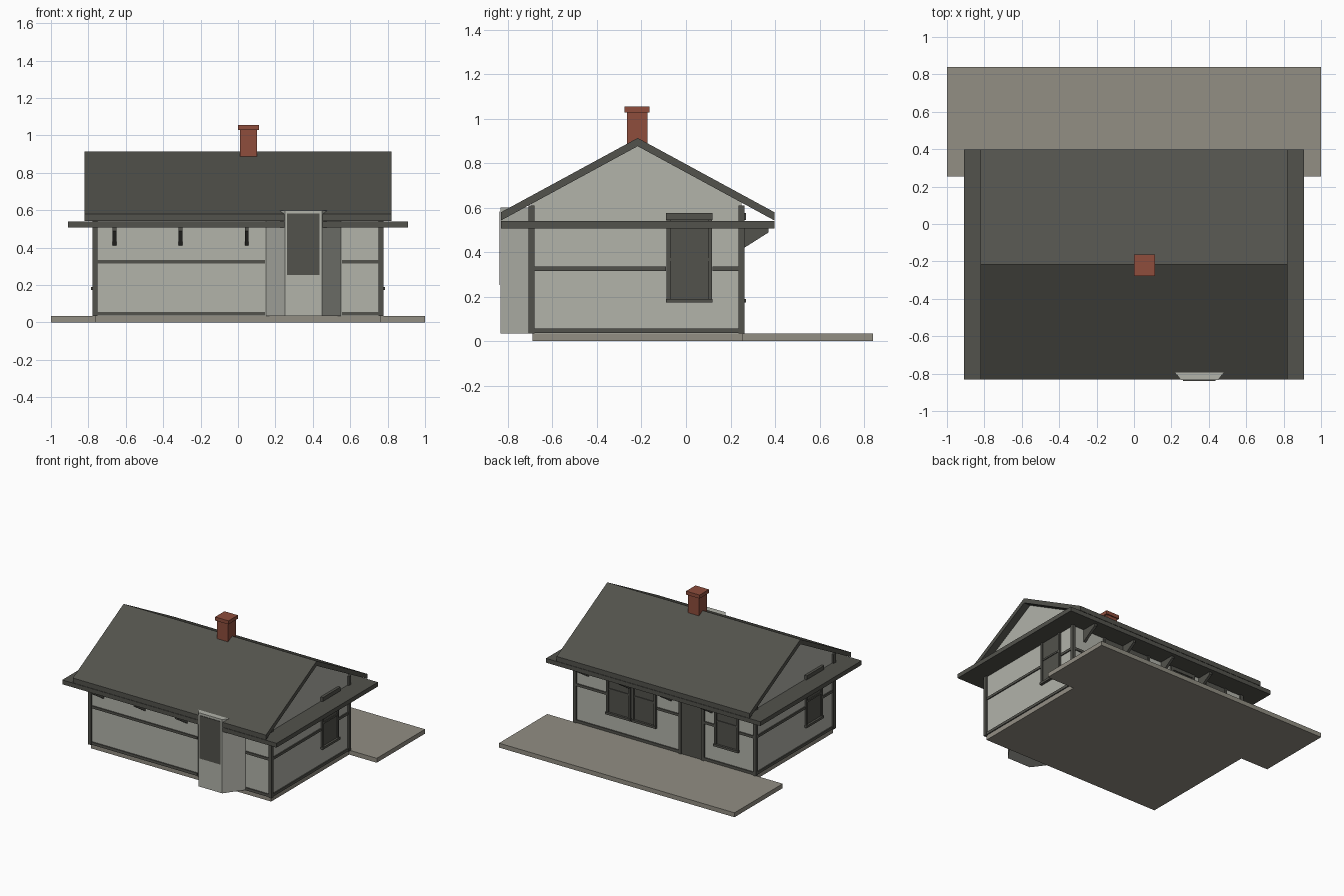
import bpy
import bmesh

cube = bpy.data.objects.get("Cube")
if cube:
    bpy.data.objects.remove(cube, do_unlink=True)


def srgb(r, g, b):
    return tuple(((c / 255 + 0.055) / 1.055) ** 2.4 for c in (r, g, b)) + (1.0,)


def material(name, colour):
    m = bpy.data.materials.new(name)
    m.use_nodes = True
    m.diffuse_color = colour
    m.node_tree.nodes["Principled BSDF"].inputs["Base Color"].default_value = colour
    return m


PLASTER = material("pale plaster", srgb(178, 179, 170))
DARK = material("charcoal", srgb(82, 82, 76))
BRICK = material("red brick", srgb(142, 77, 60))
PAVING = material("stone paving", srgb(146, 142, 131))


def prism(name, points, axis, lo, hi, mat):
    """Extrude a 2D outline along x (points are y, z) or z (points are x, y)."""
    bm = bmesh.new()
    place = (lambda p: (lo, *p)) if axis == "x" else (lambda p: (*p, lo))
    step = (hi - lo, 0, 0) if axis == "x" else (0, 0, hi - lo)
    face = bm.faces.new([bm.verts.new(place(p)) for p in points])
    ext = bmesh.ops.extrude_face_region(bm, geom=[face])
    moved = [v for v in ext["geom"] if isinstance(v, bmesh.types.BMVert)]
    bmesh.ops.translate(bm, verts=moved, vec=step)
    bmesh.ops.recalc_face_normals(bm, faces=bm.faces)
    mesh = bpy.data.meshes.new(name)
    bm.to_mesh(mesh)
    bm.free()
    mesh.materials.append(mat)
    obj = bpy.data.objects.new(name, mesh)
    bpy.context.collection.objects.link(obj)
    return obj


def box(name, x, y, z, mat):
    (x0, x1), (y0, y1) = sorted(x), sorted(y)
    return prism(name, [(x0, y0), (x1, y0), (x1, y1), (x0, y1)], "z", z[0], z[1], mat)


# Main dimensions
WALL_X, FRONT, BACK = 0.765, -0.695, 0.25
FLOOR, RIDGE_Y, RIDGE_Z, SLOPE = 0.034, -0.217, 0.913, 0.543
EAVE_FRONT, EAVE_BACK = -0.832, 0.398
THICK = 0.037


def roof_z(y):
    return RIDGE_Z - SLOPE * abs(y - RIDGE_Y)


def on_wall(name, side, u, z, depth, mat=DARK):
    """Box fixed to a wall: u runs along the wall, depth is how far it stands out."""
    if side in ("front", "back"):
        base, s = (FRONT, -1) if side == "front" else (BACK, 1)
        return box(name, u, (base - s * 0.005, base + s * depth), z, mat)
    s = 1 if side == "left" else -1
    return box(name, (s * (WALL_X - 0.005), s * (WALL_X + depth)), u, z, mat)


# Ground slabs and walls
box("house_base", (-WALL_X, WALL_X), (FRONT + 0.005, 0.255), (0, FLOOR), PAVING)
box("back_terrace", (-1, 1), (0.255, 0.84), (0, FLOOR), PAVING)
prism("walls", [(FRONT, FLOOR), (BACK, FLOOR), (BACK, roof_z(BACK) - 0.02),
                (RIDGE_Y, RIDGE_Z - 0.02), (FRONT, roof_z(FRONT) - 0.02)],
      "x", -WALL_X, WALL_X, PLASTER)

# Gable roof and the flat eave slab below it
outline = [(EAVE_FRONT, roof_z(EAVE_FRONT)), (RIDGE_Y, RIDGE_Z), (EAVE_BACK, roof_z(EAVE_BACK))]
prism("roof", outline + [(y, z - THICK) for y, z in reversed(outline)], "x", -0.82, 0.82, DARK)
box("eave_slab", (-0.91, 0.91), (EAVE_FRONT, EAVE_BACK), (0.507, 0.54), DARK)

# Chimney
box("chimney_shaft", (0.01, 0.102), (-0.266, -0.172), (0.82, 1.03), BRICK)
box("chimney_cap", (-0.001, 0.113), (-0.277, -0.163), (1.028, 1.055), BRICK)

# Corner boards
for sx in (-1, 1):
    for y in ((FRONT - 0.012, FRONT + 0.015), (BACK - 0.015, BACK + 0.012)):
        box("corner_board", (sx * 0.752, sx * 0.778), y, (FLOOR, 0.61), DARK)

# Openings along each wall, as start and end positions
windows = {"left": [(-0.09, 0.12)], "right": [(-0.555, -0.345)],
           "back": [(-0.63, -0.42), (0.07, 0.28), (0.287, 0.497)], "front": []}
DOOR = (-0.335, -0.12)
BAY = (0.145, 0.555)


def rails(side, start, end, z, gaps):
    """Horizontal boards filling the wall between the gaps."""
    for a, b in sorted(gaps) + [(end, end)]:
        if a - start > 0.01:
            on_wall(side + "_rail", side, (start, a), z, 0.008)
        start = b


for side, openings in windows.items():
    ends = (-0.755, 0.755) if side in ("front", "back") else (FRONT + 0.01, BACK - 0.01)
    floor_gaps = {"back": [DOOR], "front": [BAY]}.get(side, [])
    rails(side, *ends, (0.036, 0.057), floor_gaps)
    rails(side, *ends, (0.316, 0.335), openings + floor_gaps)

    # Sash windows
    for a, b in openings:
        on_wall("window_glass", side, (a + 0.01, b - 0.01), (0.18, 0.55), 0.004)
        on_wall("window_stile", side, (a + 0.003, a + 0.02), (0.18, 0.55), 0.013)
        on_wall("window_stile", side, (b - 0.02, b - 0.003), (0.18, 0.55), 0.013)
        on_wall("window_middle_bar", side, (a + 0.02, b - 0.02), (0.36, 0.373), 0.01)
        on_wall("window_header", side, (a, b), (0.545, 0.575), 0.02)
        on_wall("window_sill", side, (a, b), (0.173, 0.19), 0.02)

# Back door
on_wall("door_panel", "back", DOOR, (FLOOR, 0.51), 0.005)
for a in (DOOR[0], DOOR[1] - 0.02):
    on_wall("door_jamb", "back", (a, a + 0.02), (FLOOR, 0.51), 0.013)
on_wall("door_lintel", "back", DOOR, (0.48, 0.51), 0.013)

# Front bay, rising through the eave
prism("front_bay", [(BAY[0], FRONT + 0.005), (0.25, -0.834), (0.45, -0.834), (BAY[1], FRONT + 0.005)],
      "z", FLOOR, 0.6, PLASTER)
box("bay_window", (0.262, 0.437), (-0.835, -0.839), (0.253, 0.583), DARK)

# Triangular eave brackets
for wall, s, places in ((FRONT, -1, (-0.66, -0.308, 0.047)),
                        (BACK, 1, (0.66, 0.305, -0.045, -0.39))):
    for x in places:
        prism("eave_bracket", [(wall, 0.51), (wall + s * 0.12, 0.51), (wall + s * 0.12, 0.488),
                               (wall, 0.412)], "x", x - 0.01, x + 0.01, DARK)
